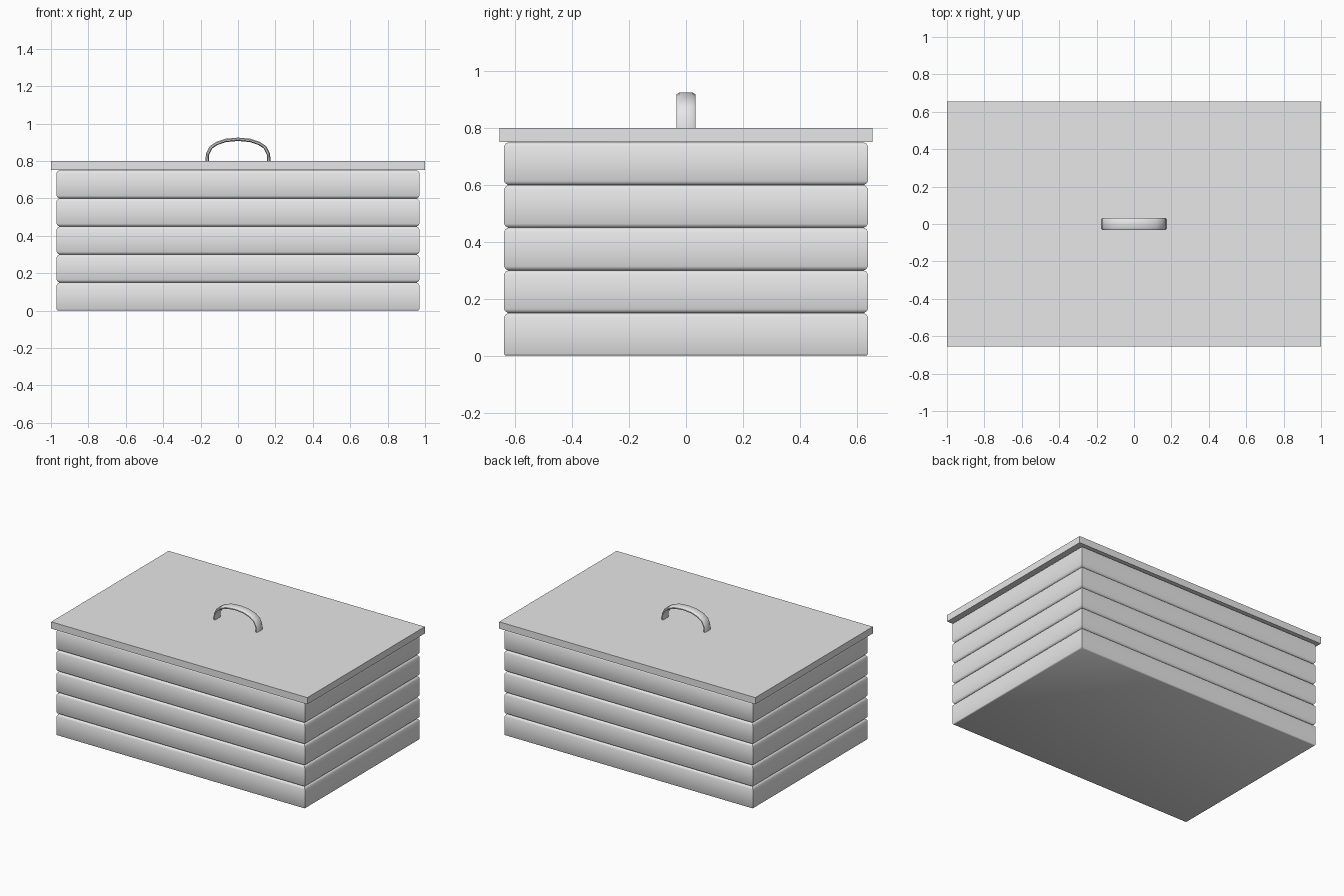
import bpy
import bmesh
import math

cube = bpy.data.objects.get("Cube")
if cube:
    bpy.data.objects.remove(cube, do_unlink=True)

grey = bpy.data.materials.new("plain grey")
grey.use_nodes = True
colour = (0.8, 0.8, 0.8, 1)
grey.diffuse_color = colour
grey.node_tree.nodes["Principled BSDF"].inputs["Base Color"].default_value = colour


def loft(name, rings, smooth_angle):
    """Skin a stack of equal closed rings and cap both ends."""
    bm = bmesh.new()
    loops = [[bm.verts.new(p) for p in ring] for ring in rings]
    n = len(loops[0])
    for low, high in zip(loops, loops[1:]):
        for i in range(n):
            j = (i + 1) % n
            bm.faces.new((low[i], low[j], high[j], high[i]))
    bm.faces.new(loops[0][::-1])
    bm.faces.new(loops[-1])
    bmesh.ops.recalc_face_normals(bm, faces=bm.faces)
    mesh = bpy.data.meshes.new(name)
    bm.to_mesh(mesh)
    bm.free()
    mesh.materials.append(grey)
    obj = bpy.data.objects.new(name, mesh)
    bpy.context.collection.objects.link(obj)
    bpy.ops.object.select_all(action="DESELECT")
    obj.select_set(True)
    bpy.context.view_layer.objects.active = obj
    bpy.ops.object.shade_smooth_by_angle(angle=math.radians(smooth_angle))
    return obj


def rectangle(x, y, z):
    return [(-x, -y, z), (x, -y, z), (x, y, z), (-x, y, z)]


# Five stacked boards with rounded horizontal edges
board_height = 0.15
edge = [(0.015, 0), (0.006, 0.005), (0, 0.014)]
for k in range(5):
    base = k * board_height
    low_edge = [(d / 2, h / 2) for d, h in edge] if k == 0 else edge
    profile = low_edge + [(d, board_height - h) for d, h in reversed(edge)]
    rings = [rectangle(0.97 - d, 0.64 - d, base + h) for d, h in profile]
    loft(f"board_{k + 1}", rings, 40)

# Overhanging flat lid
loft("lid", [rectangle(1, 0.655, z) for z in (0.752, 0.8)], 30)

# Arched strap handle with chamfered edges
half_path = [(0.165, 0.795), (0.163, 0.835), (0.145, 0.872),
             (0.115, 0.893), (0.065, 0.91), (0, 0.916)]
path = [(-x, z) for x, z in half_path] + half_path[-2::-1]
section = [(-0.024, 0.009), (0.024, 0.009), (0.033, 0.003), (0.033, -0.004),
           (0.024, -0.009), (-0.024, -0.009), (-0.033, -0.004), (-0.033, 0.003)]
rings = []
for i, (x, z) in enumerate(path):
    ax, az = path[max(i - 1, 0)]
    bx, bz = path[min(i + 1, len(path) - 1)]
    length = math.hypot(bx - ax, bz - az)
    nx, nz = -(bz - az) / length, (bx - ax) / length
    rings.append([(x + nx * out, y, z + nz * out) for y, out in section])
loft("handle", rings, 40)
